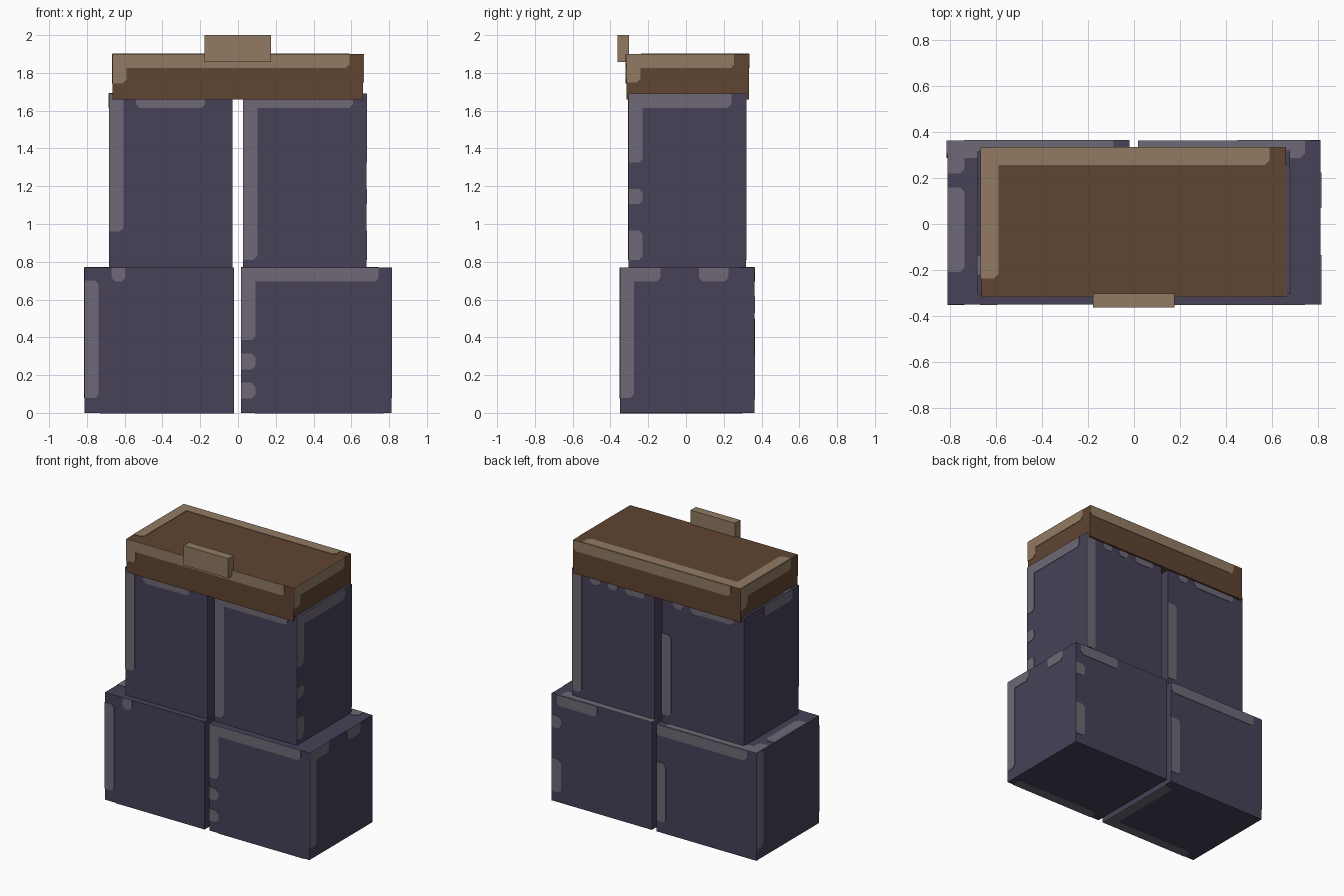
import bpy, bmesh

cube = bpy.data.objects.get("Cube")
if cube:
    bpy.data.objects.remove(cube, do_unlink=True)

TRIM_WIDTH = 0.075
TRIM_DEPTH = 0.003
CHAMFER = 0.02


def material(name, color):
    mat = bpy.data.materials.new(name)
    mat.use_nodes = True
    mat.diffuse_color = (*color, 1)
    bsdf = next(n for n in mat.node_tree.nodes if n.type == "BSDF_PRINCIPLED")
    bsdf.inputs["Base Color"].default_value = (*color, 1)
    bsdf.inputs["Roughness"].default_value = 0.9
    return mat


cloth = material("dark purple cloth", (.065, .052, .098))
cloth_edge = material("pale purple edge", (.156, .141, .181))
leather = material("brown leather", (.117, .058, .032))
leather_edge = material("tan leather", (.283, .198, .124))


def finish(name, bm, mat):
    bmesh.ops.recalc_face_normals(bm, faces=bm.faces[:])
    mesh = bpy.data.meshes.new(name)
    bm.to_mesh(mesh)
    bm.free()
    mesh.materials.append(mat)
    obj = bpy.data.objects.new(name, mesh)
    bpy.context.collection.objects.link(obj)
    return obj


def block(name, bounds, mat):
    """Box filling the (low, high) bounds on each axis."""
    bm = bmesh.new()
    bmesh.ops.create_cube(bm, size=1)
    for v in bm.verts:
        v.co = [bounds[i][v.co[i] > 0] for i in range(3)]
    return finish(name, bm, mat)


def parse(side):
    """Turn a side such as '+x' into its axis number and sign."""
    return "xyz".index(side[1]), 1 if side[0] == "+" else -1


def add_strip(bm, bounds, face, edge, start, end):
    """Thin plate on a face, hugging one edge, with clipped inner corners."""
    (n, n_sign), (e, e_sign) = parse(face), parse(edge)
    run = 3 - n - e
    outer = bounds[e][e_sign > 0]
    inner = outer - e_sign * TRIM_WIDTH
    clipped = inner + e_sign * CHAMFER
    outline = [(start, outer), (start, clipped), (start + CHAMFER, inner),
               (end - CHAMFER, inner), (end, clipped), (end, outer)]
    rings = []
    for depth in (0, TRIM_DEPTH):
        ring = []
        for along, across in outline:
            co = [0, 0, 0]
            co[n] = bounds[n][n_sign > 0] + n_sign * depth
            co[e], co[run] = across, along
            ring.append(bm.verts.new(co))
        rings.append(ring)
    low, high = rings
    bm.faces.new(low[::-1])
    bm.faces.new(high)
    for i in range(len(low)):
        bm.faces.new((low[i - 1], low[i], high[i], high[i - 1]))


def trimmed_block(name, bounds, mat, trim_mat, strips):
    block(name, bounds, mat)
    bm = bmesh.new()
    for face, edge, start, end in strips:
        add_strip(bm, bounds, face, edge, start, end)
    finish(name + "_worn_edges", bm, trim_mat)


# Lower legs
depth, height = (-.35, .363), (0, .77)
trimmed_block("lower_leg_right", ((-.813, -.02), depth, height), cloth, cloth_edge, [
    ("-y", "-x", .08, .7), ("-y", "+z", -.67, -.595),
    ("+z", "-x", -.21, .16), ("+z", "-x", .22, .363), ("+z", "+y", -.813, -.09),
    ("+y", "+z", -.74, -.02), ("+y", "+x", .08, .5),
    ("-x", "+y", .08, .77),
    ("-z", "-y", -.73, -.02), ("-z", "+x", -.35, .3),
])
trimmed_block("lower_leg_left", ((.017, .813), depth, height), cloth, cloth_edge, [
    ("-y", "+z", .017, .745), ("-y", "-x", .385, .77),
    ("-y", "-x", .23, .315), ("-y", "-x", .075, .16),
    ("+x", "-y", .08, .77), ("+x", "+z", -.35, -.135), ("+x", "+z", .07, .225),
    ("+z", "+y", .017, .745),
    ("+y", "+z", .45, .77), ("+y", "+x", .53, .62), ("+y", "+x", .07, .31),
    ("-z", "-y", .09, .77),
])

# Upper legs
depth, height = (-.304, .317), (.77, 1.69)
trimmed_block("upper_leg_right", ((-.682, -.03), depth, height), cloth, cloth_edge, [
    ("-y", "-x", .96, 1.69), ("-y", "+z", -.54, -.175),
    ("+z", "-x", -.22, -.14),
    ("+y", "+x", .83, 1.41), ("+y", "+z", -.2, -.12), ("+y", "+z", -.6, -.26),
    ("-x", "+z", -.23, .09),
])
trimmed_block("upper_leg_left", ((.027, .68), depth, height), cloth, cloth_edge, [
    ("-y", "-x", .81, 1.69), ("-y", "+z", .027, .61),
    ("+x", "-y", 1.325, 1.69), ("+x", "-y", 1.105, 1.185),
    ("+x", "-y", .81, .965), ("+x", "+z", -.304, .24),
    ("+y", "+x", .81, 1.69), ("+y", "+z", .46, .54),
    ("+y", "+z", .32, .4), ("+y", "+z", .1, .26),
])

# Belt
trimmed_block("belt", ((-.665, .663), (-.316, .333), (1.66, 1.9)), leather, leather_edge, [
    ("-y", "+z", -.665, .59), ("-y", "-x", 1.745, 1.9),
    ("+x", "+z", -.316, .255), ("+x", "-y", 1.75, 1.9),
    ("+z", "+y", -.665, .59), ("+z", "-x", -.237, .333),
    ("+y", "+z", -.59, .663),
    ("-x", "+z", -.24, .333), ("-x", "+y", 1.745, 1.9),
])

# Belt buckle plate
block("belt_buckle", ((-.178, .176), (-.363, -.303), (1.858, 2)), leather_edge)
